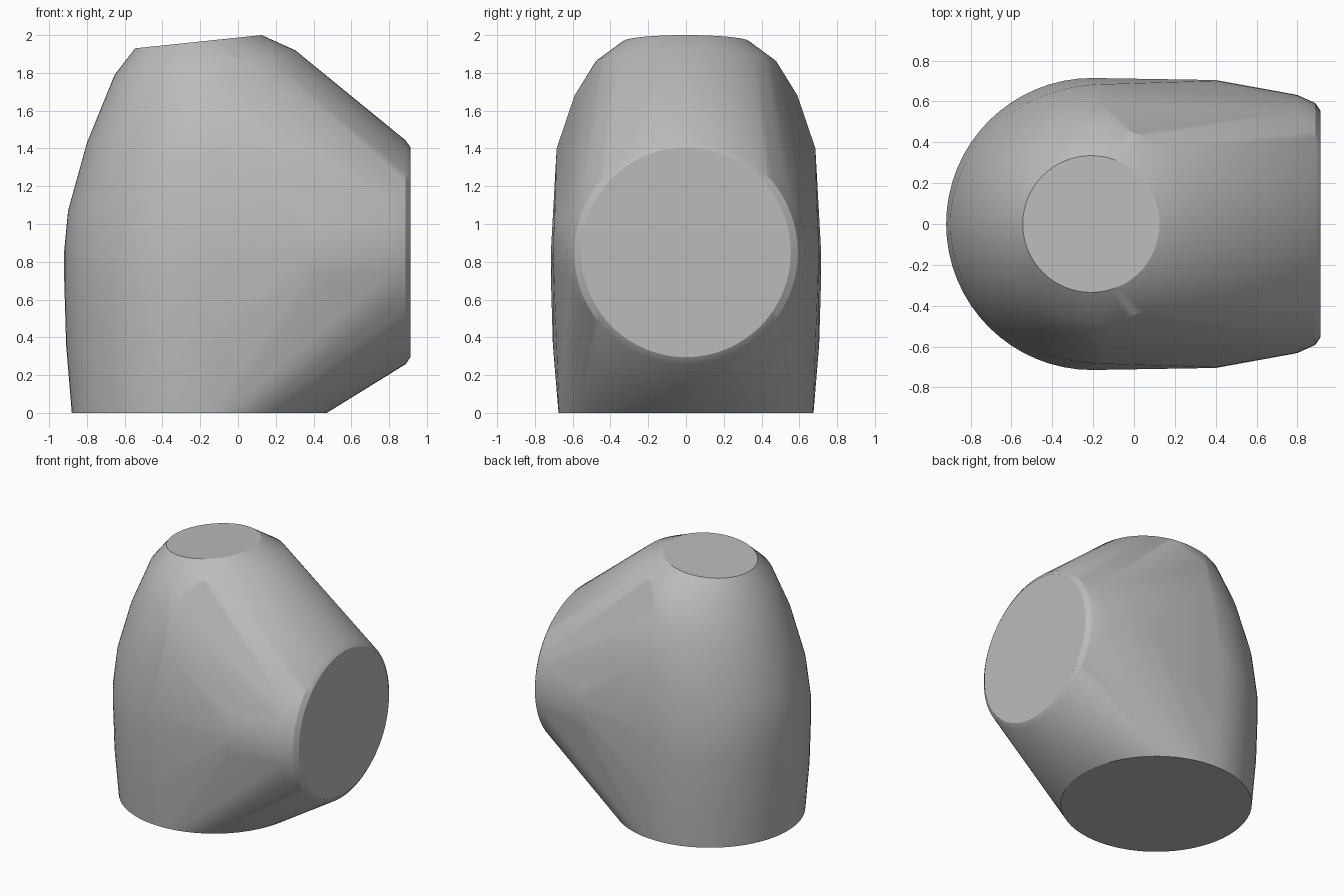
import bpy, bmesh
from math import sin, cos, pi, radians

if "Cube" in bpy.data.objects:
    bpy.data.objects.remove(bpy.data.objects["Cube"])

SEGMENTS = 64
bm = bmesh.new()


def ring(centre, u, v, start=0.0, sweep=2 * pi):
    """Add points on an ellipse spanned by the half-axis vectors u and v."""
    for i in range(SEGMENTS):
        a = start + sweep * i / SEGMENTS
        bm.verts.new([c + p * cos(a) + q * sin(a) for c, p, q in zip(centre, u, v)])


# Base rings of the upright pipe body
for z, r in ((0, 0.675), (0.36, 0.705), (0.7, 0.715), (0.86, 0.715)):
    ring((-0.205, 0, z), (r, 0, 0), (0, r, 0))

# Sloping half rings round the back of the bend
for x, z, reach, drop, r in ((-0.14, 1.4, 0.76, 0.33, 0.685), (-0.16, 1.68, 0.64, 0.25, 0.59)):
    ring((x, 0, z), (reach, 0, drop), (0, r, 0), pi / 2, pi * SEGMENTS / (SEGMENTS - 1))

# Slightly tilted shoulder and flat top
ring((-0.175, 0, 1.855), (0.478, 0, 0.065), (0, 0.48, 0))
ring((-0.21, 0, 1.965), (0.335, 0, 0.035), (0, 0.335, 0))

# Side port with a rounded rim
for x, r in ((0.4, 0.705), (0.8, 0.632), (0.888, 0.592), (0.913, 0.555)):
    ring((x, 0, 0.85), (0, r, 0), (0, 0, r))

# Skin the rings with one convex shell and merge the flat caps
hull = bmesh.ops.convex_hull(bm, input=bm.verts[:])
loose = {g for g in hull["geom_interior"] + hull["geom_unused"]
         if isinstance(g, bmesh.types.BMVert) and g.is_valid}
bmesh.ops.delete(bm, geom=list(loose), context="VERTS")
bmesh.ops.dissolve_limit(bm, angle_limit=radians(0.1), verts=bm.verts[:], edges=bm.edges[:])
bmesh.ops.recalc_face_normals(bm, faces=bm.faces[:])

mesh = bpy.data.meshes.new("elbow_body")
bm.to_mesh(mesh)
bm.free()
body = bpy.data.objects.new("elbow_body", mesh)
bpy.context.collection.objects.link(body)

# Plain grey finish
grey = bpy.data.materials.new("plain_grey")
grey.use_nodes = True
colour = (0.5, 0.5, 0.5, 1)
grey.diffuse_color = colour
grey.node_tree.nodes["Principled BSDF"].inputs["Base Color"].default_value = colour
mesh.materials.append(grey)

bpy.context.view_layer.objects.active = body
body.select_set(True)
bpy.ops.object.shade_smooth_by_angle(angle=radians(28))
